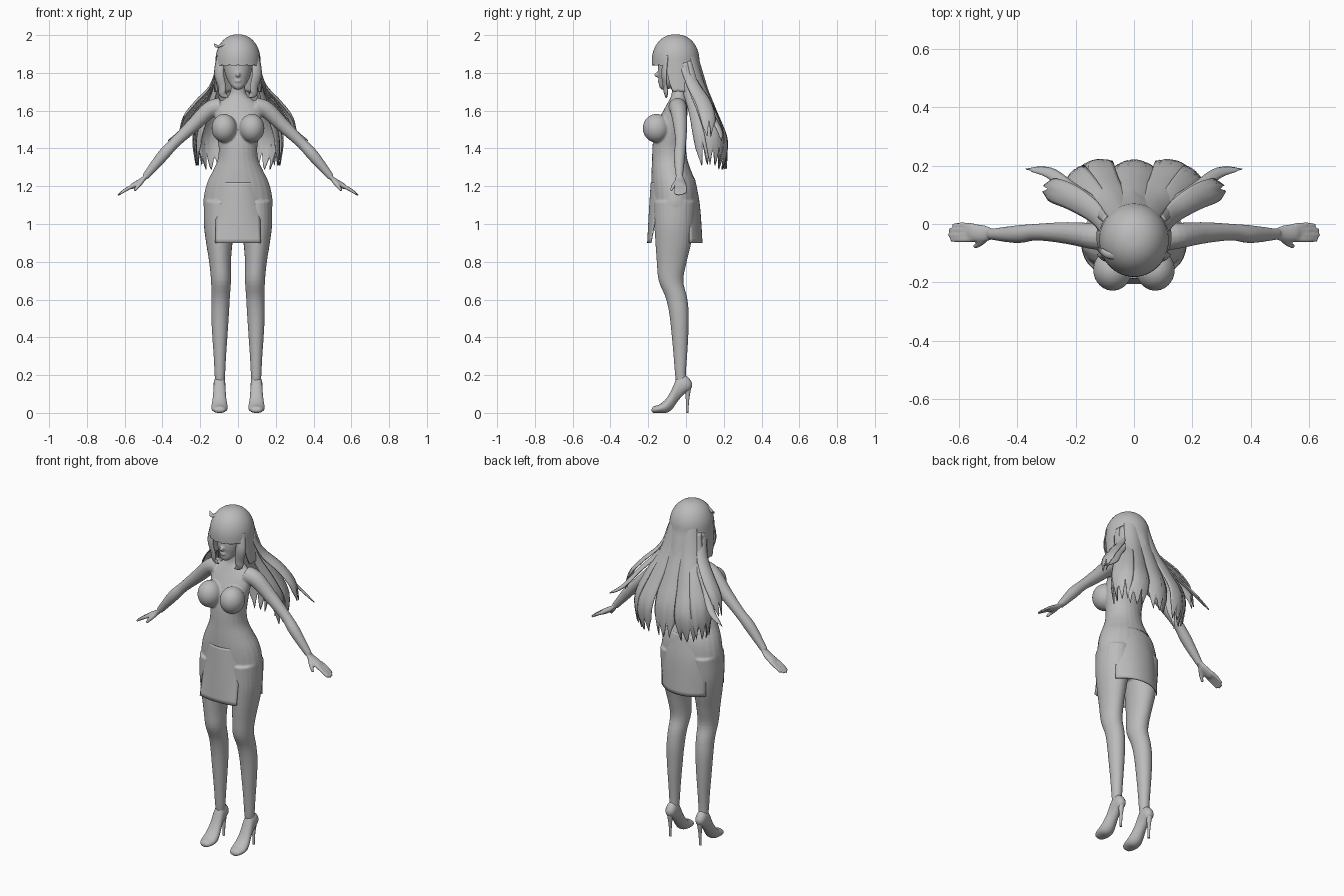
import bpy, bmesh, math
from mathutils import Vector, Matrix

cube = bpy.data.objects.get("Cube")
if cube:
    bpy.data.objects.remove(cube, do_unlink=True)

grey = bpy.data.materials.new("clay_grey")
grey.use_nodes = True
TONE = (0.5, 0.5, 0.5, 1)
grey.diffuse_color = TONE
grey.node_tree.nodes["Principled BSDF"].inputs["Base Color"].default_value = TONE


def spline(rows, t):
    """Catmull-Rom sample of a list of number tuples, t in 0..1."""
    f = t * (len(rows) - 1)
    i = min(int(f), len(rows) - 2)
    f -= i
    a, b, c, d = (rows[max(0, min(len(rows) - 1, i + k))] for k in (-1, 0, 1, 2))
    return [0.5 * (2*q + (r-p)*f + (2*p - 5*q + 4*r - s)*f*f + (3*q - p - 3*r + s)*f**3)
            for p, q, r, s in zip(a, b, c, d)]


def skin(bm, rings, close=True):
    """Bridge rows of points; closed rows also get end caps."""
    rows = [[bm.verts.new(p) for p in ring] for ring in rings]
    n = len(rows[0])
    for a, b in zip(rows, rows[1:]):
        for k in range(n if close else n - 1):
            bm.faces.new((a[k], a[(k+1) % n], b[(k+1) % n], b[k]))
    if close:
        bm.faces.new(rows[0])
        bm.faces.new(rows[-1])


def ring(centre, u, v, n=24):
    return [centre + u * math.cos(2*math.pi*k/n) + v * math.sin(2*math.pi*k/n) for k in range(n)]


def stack(bm, rows, steps=40):
    """Upright loft from rows of (z, x centre, half width, front y, back y)."""
    out = []
    for i in range(steps + 1):
        z, x, w, f, b = spline(rows, i / steps)
        out.append(ring(Vector((x, (f+b)/2, z)), Vector((w, 0, 0)), Vector((0, (b-f)/2, 0))))
    skin(bm, out)


def tube(bm, pts, radii, flat=1.0, steps=16):
    """Tube along a path; flat scales its thickness off the y axis."""
    rows = [tuple(p) + (r,) for p, r in zip(pts, radii)]
    out = []
    for i in range(steps + 1):
        t = i / steps
        c = Vector(spline(rows, t)[:3])
        tan = Vector(spline(rows, min(1, t+.02))[:3]) - Vector(spline(rows, max(0, t-.02))[:3])
        r = spline(rows, t)[3]
        side = tan.cross(Vector((0, 1, 0))).normalized()
        out.append(ring(c, side * r * flat, side.cross(tan).normalized() * r, 14))
    skin(bm, out)


def ball(bm, centre, size):
    m = Matrix.Translation(centre) @ Matrix.Diagonal((*size, 1))
    bmesh.ops.create_uvsphere(bm, u_segments=24, v_segments=16, radius=1, matrix=m)


def finish(name, bm, thick=0.0, angle=50):
    bmesh.ops.recalc_face_normals(bm, faces=bm.faces)
    me = bpy.data.meshes.new(name)
    bm.to_mesh(me)
    bm.free()
    ob = bpy.data.objects.new(name, me)
    bpy.context.collection.objects.link(ob)
    me.materials.append(grey)
    bpy.ops.object.select_all(action='DESELECT')
    ob.select_set(True)
    bpy.context.view_layer.objects.active = ob
    bpy.ops.object.shade_smooth_by_angle(angle=math.radians(angle))
    if thick:
        mod = ob.modifiers.new("thickness", 'SOLIDIFY')
        mod.thickness, mod.offset = thick, 0
    return ob


# Body: overlapping volumes fused into one skin
body = bmesh.new()
stack(body, [(.98, 0, .14, -.15, .04), (1.08, 0, .18, -.175, .06), (1.15, 0, .18, -.18, .062),
             (1.22, 0, .163, -.182, .052), (1.28, 0, .134, -.182, .028), (1.34, 0, .108, -.18, .008),
             (1.4, 0, .102, -.178, 0), (1.46, 0, .11, -.172, 0), (1.53, 0, .118, -.155, .004),
             (1.6, 0, .125, -.12, .008), (1.645, 0, .095, -.095, .005), (1.68, 0, .05, -.078, 0),
             (1.72, 0, .038, -.075, -.005), (1.78, 0, .038, -.075, -.01)])
stack(body, [(1.712, 0, .016, -.132, -.1), (1.73, 0, .036, -.143, -.06), (1.76, 0, .055, -.143, -.02),
             (1.79, 0, .067, -.148, .01), (1.83, 0, .075, -.148, .03), (1.9, 0, .08, -.14, .04),
             (1.96, 0, .04, -.1, .0)])
ball(body, (0, -.15, 1.79), (.011, .019, .014))
ball(body, (0, -.143, 1.757), (.018, .008, .008))
for s in (1, -1):
    # Legs
    stack(body, [(1.12, s*.095, .085, -.17, .05), (1.0, s*.098, .083, -.168, .042),
                 (.9, s*.099, .07, -.162, .028), (.8, s*.095, .058, -.155, .004),
                 (.7, s*.09, .053, -.145, -.014), (.61, s*.092, .049, -.108, .006),
                 (.52, s*.095, .047, -.088, .015), (.4, s*.096, .04, -.075, .012),
                 (.3, s*.096, .033, -.066, .006), (.2, s*.096, .028, -.058, 0),
                 (.14, s*.096, .024, -.05, .008)])
    # Bust
    ball(body, (s*.073, -.157, 1.507), (.067, .072, .076))
    # Arms
    tube(body, [(s*.09, -.045, 1.62), (s*.15, -.04, 1.605), (s*.24, -.03, 1.52), (s*.335, -.028, 1.43),
                (s*.4, -.035, 1.36), (s*.49, -.035, 1.25)], [.05, .045, .037, .029, .031, .019], steps=24)
    # Hands: palm, thumb and four fingers
    tube(body, [(s*.48, -.035, 1.26), (s*.51, -.033, 1.23), (s*.55, -.03, 1.205), (s*.57, -.03, 1.192)],
         [.017, .028, .031, .022], flat=.5)
    tube(body, [(s*.505, -.045, 1.23), (s*.53, -.068, 1.2), (s*.548, -.078, 1.175)], [.013, .011, .007])
    for y, reach in ((-.052, .9), (-.037, 1), (-.021, .95), (-.006, .8)):
        tube(body, [(s*.55, y, 1.205), (s*(.55 + .045*reach), y*1.1+.003, 1.205 - .024*reach),
                    (s*(.55 + .088*reach), y*1.15+.005, 1.205 - .054*reach)], [.01, .0095, .006])
ob = finish("body", body)
mod = ob.modifiers.new("fuse", 'REMESH')
mod.mode, mod.voxel_size, mod.use_smooth_shade = 'VOXEL', .0055, True
mod = ob.modifiers.new("soften", 'SMOOTH')
mod.factor, mod.iterations = .5, 5

# High-heeled shoes
FOOT = [(-.182, .008, .02, .012), (-.172, 0, .034, .03), (-.14, 0, .045, .042), (-.105, 0, .075, .042),
        (-.075, .018, .125, .036), (-.045, .06, .19, .032), (-.01, .1, .2, .031),
        (.015, .115, .185, .026), (.031, .135, .16, .012)]
for s, side in ((1, "left"), (-1, "right")):
    bm = bmesh.new()
    rings = []
    for i in range(31):
        y, lo, hi, w = spline(FOOT, i / 30)
        rings.append(ring(Vector((s*.098, y, (lo+hi)/2)), Vector((w, 0, 0)), Vector((0, 0, (hi-lo)/2))))
    skin(bm, rings)
    stack(bm, [(0, s*.098, .007, 0, .012), (.07, s*.098, .009, -.001, .017), (.15, s*.098, .02, -.01, .03)], 8)
    finish(side + "_shoe", bm)

# Skirt panels: curved sheets hanging off the hips
# each: top (z, half width, middle y, edge y), then the hem
for name, rows in (("front_skirt_panel", [(1.22, .105, -.184, -.14), (1.1, .115, -.192, -.15), (.9, .12, -.203, -.185)]),
                   ("back_skirt_panel", [(1.24, .115, .045, .0), (1.1, .14, .071, .016), (.9, .145, .085, .018)])):
    bm = bmesh.new()
    rings = []
    for i in range(13):
        z, w, mid, edge = spline(rows, i / 12)
        rings.append([(w*k/8, mid + (edge-mid)*abs(k/8)**2.2, z) for k in range(-8, 9)])
    skin(bm, rings, close=False)
    finish(name, bm, .005)

# Hair cap: dome with a straight fringe, longer at the sides and back
bm = bmesh.new()
rings = []
for j in range(1, 25):
    row = []
    for k in range(64):
        a = 2*math.pi*k/64
        f = min(k, 64-k) / 32
        drop = max(0, min(1, (f - .33) / .12))
        hem = 1.838 + .006*(k % 4 == 0) - .14*drop*drop*(3 - 2*drop)
        t = j / 24
        if t < .6:
            e = t/.6*math.pi/2
            r, z = math.sin(e)**.9, 1.865 + .135*math.cos(e)
        else:
            r, z = 1, 1.865 + (hem - 1.865)*(t - .6)/.4
        low = max(0, 1.865 - z)
        row.append((math.sin(a)*.115*r*(1 + .5*low), -.055 - math.cos(a)*.122*r + low*.3*f*f, z))
    rings.append(row)
skin(bm, [[Vector(p) for p in r] for r in rings])
bmesh.ops.delete(bm, geom=[f for f in bm.faces if len(f.verts) > 4 and f.calc_center_median().z < 1.9], context='FACES_ONLY')
finish("hair_cap", bm, .008)


def lock(name, pts, widths, out, teeth=1, cut=.15, bulge=.35):
    """Curved lock of hair with a pointed or jagged end."""
    rows = [tuple(p) + (w,) for p, w in zip(pts, widths)]
    bm, n, steps = bmesh.new(), 4*teeth, 20
    rings = []
    for i in range(steps + 1):
        row = []
        for k in range(n + 1):
            wave = abs((k % 4) - 2) / 2
            t = i/steps * (1 - cut*wave*(1 + .4*math.sin(k*2.3)))
            x, y, z, w = spline(rows, t)
            tan = Vector(spline(rows, min(1, t+.03))[:3]) - Vector(spline(rows, max(0, t-.03))[:3])
            side = tan.cross(Vector(out)).normalized()
            nor = side.cross(tan).normalized()
            u = 2*k/n - 1
            row.append(Vector((x, y, z)) + side*w*u + nor*w*bulge*(1 - u*u))
        rings.append(row)
    skin(bm, rings, close=False)
    finish(name, bm, .006)


lock("back_hair_middle", [(0, .04, 1.92), (0, .08, 1.75), (0, .135, 1.6), (0, .19, 1.45), (0, .195, 1.29)],
     [.04, .055, .065, .07, .05], (0, 1, .2), 3)
LOCKS = {
    "back_hair": ([(.045, .03, 1.91), (.07, .075, 1.74), (.11, .135, 1.59), (.14, .19, 1.44), (.135, .175, 1.29)],
                  [.04, .05, .06, .07, .05], (.35, 1, .2), 3, .15),
    "side_hair": ([(.085, 0, 1.88), (.11, .045, 1.73), (.16, .105, 1.6), (.205, .15, 1.46), (.2, .145, 1.31)],
                  [.035, .045, .055, .06, .04], (.9, .6, .2), 3, .18),
    "inner_side_hair": ([(.1, -.02, 1.85), (.115, .015, 1.72), (.155, .055, 1.6), (.2, .085, 1.46), (.205, .1, 1.31)],
                        [.03, .035, .04, .045, .03], (1, -.2, .2), 2, .2),
    "flared_hair": ([(.1, -.01, 1.84), (.135, .04, 1.73), (.21, .09, 1.645), (.275, .115, 1.56), (.305, .12, 1.46)],
                    [.025, .035, .042, .04, .02], (.8, .2, .6), 2, .2),
    "loose_strand": ([(.09, .02, 1.86), (.13, .06, 1.71), (.215, .12, 1.6), (.29, .175, 1.5), (.37, .187, 1.44)],
                     [.02, .024, .022, .018, .004], (.5, .5, .7), 1, .1),
    "face_lock": ([(.09, -.105, 1.89), (.1, -.115, 1.8), (.085, -.11, 1.73), (.082, -.105, 1.69), (.05, -.105, 1.67)],
                  [.022, .027, .022, .018, .003], (.5, -1, .1), 1, .1),
}
for name, (pts, widths, out, teeth, cut) in LOCKS.items():
    for s, side in ((1, "left_"), (-1, "right_")):
        lock(side + name, [(s*x, y, z) for x, y, z in pts], widths, (s*out[0],) + out[1:], teeth, cut)

# Small stray curl at the parting
lock("stray_curl", [(-.06, -.11, 1.96), (-.09, -.105, 1.945), (-.112, -.09, 1.94), (-.128, -.08, 1.955)],
     [.012, .012, .009, .002], (-.3, -.5, 1))
